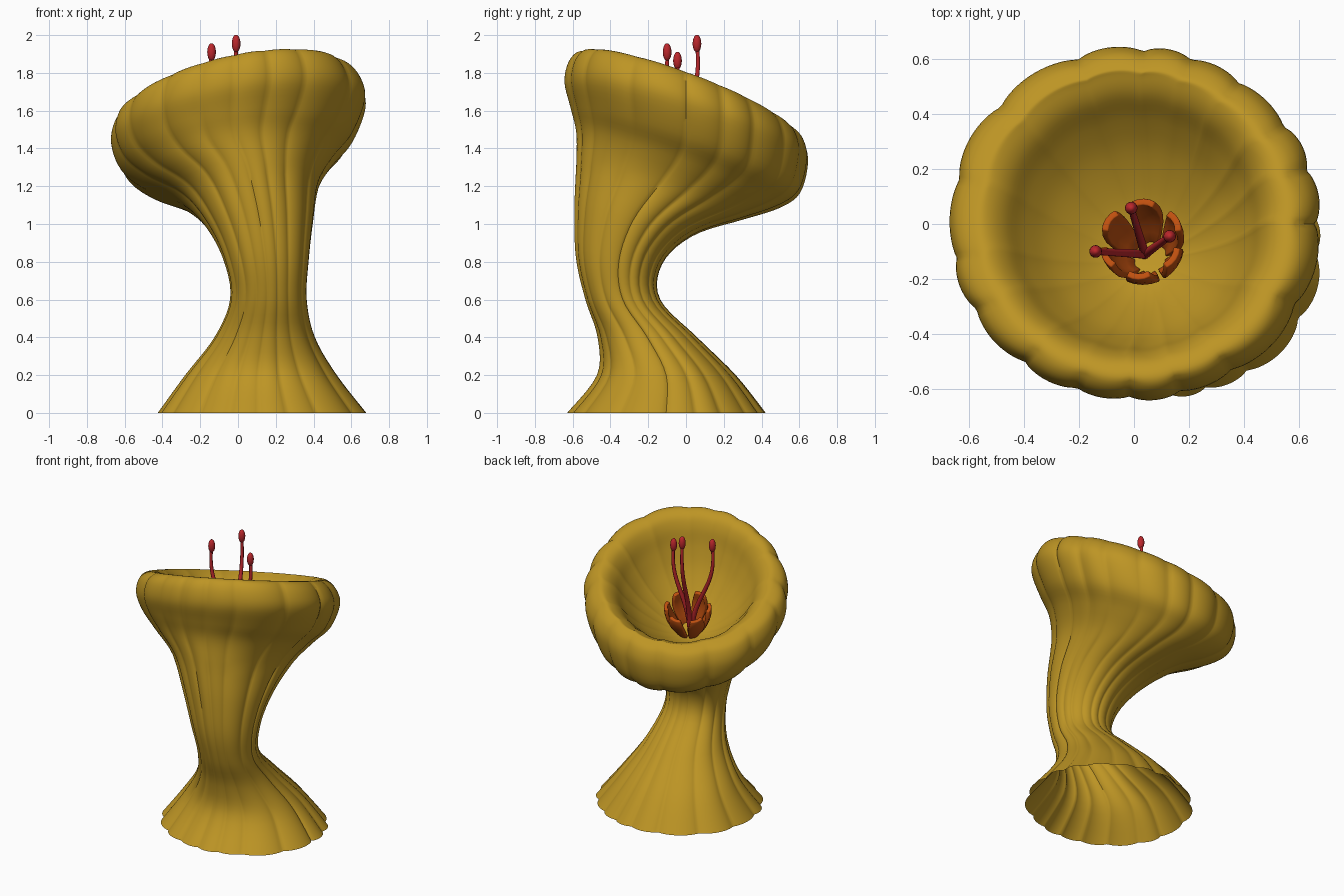
import bpy, bmesh, math, random
from mathutils import Vector, Matrix

if "Cube" in bpy.data.objects:
    bpy.data.objects.remove(bpy.data.objects["Cube"])

random.seed(4)
N = 224          # points round each ring
SUB = 5          # rings between key sections


def material(name, col):
    m = bpy.data.materials.new(name)
    m.diffuse_color = (*col, 1)
    m.use_nodes = True
    m.node_tree.nodes["Principled BSDF"].inputs["Base Color"].default_value = m.diffuse_color
    return m


GOLD = material("gold", (0.51, 0.30, 0.018))
ORANGE = material("orange", (0.52, 0.08, 0.005))
RED = material("red", (0.5, 0.02, 0.025))


def finish(bm, name, mat, angle=50):
    bmesh.ops.recalc_face_normals(bm, faces=bm.faces)
    me = bpy.data.meshes.new(name)
    bm.to_mesh(me)
    bm.free()
    me.materials.append(mat)
    ob = bpy.data.objects.new(name, me)
    bpy.context.collection.objects.link(ob)
    bpy.ops.object.select_all(action='DESELECT')
    ob.select_set(True)
    bpy.context.view_layer.objects.active = ob
    bpy.ops.object.shade_smooth_by_angle(angle=math.radians(angle))
    return ob


def catmull(a, b, c, d, t):
    return [0.5 * (2 * q + (r - p) * t + (2 * p - 5 * q + 4 * r - s) * t * t
                   + (3 * q - p - 3 * r + s) * t ** 3) for p, q, r, s in zip(a, b, c, d)]


# outer sections: centre x, y, z, radius x, y, slope along y
sections = [
    (0.125, -0.105, 0, 0.55, 0.522, 0),
    (0.12, -0.105, 0.2, 0.4, 0.365, 0),
    (0.14, -0.205, 0.4, 0.265, 0.262, 0),
    (0.16, -0.335, 0.6, 0.202, 0.197, 0),
    (0.15, -0.355, 0.8, 0.222, 0.226, -0.06),
    (0.115, -0.28, 1.0, 0.28, 0.31, -0.2),
    (0.06, -0.14, 1.17, 0.365, 0.44, -0.32),
    (0, -0.045, 1.285, 0.505, 0.535, -0.36),
    (-0.01, -0.005, 1.39, 0.615, 0.605, -0.36),
    (0, 0, 1.535, 0.672, 0.642, -0.32),
    (0, 0, 1.64, 0.65, 0.622, -0.33),
    (0, 0, 1.693, 0.585, 0.57, -0.36),
]
# bowl sections: depth and radius, sliding down the tilted axis
for depth, r in ((0, 0.525), (0.05, 0.47), (0.15, 0.41), (0.26, 0.325),
                 (0.37, 0.2), (0.43, 0.09), (0.44, 0.004)):
    sections.append((0.13 * depth - 0.01, 0.015 - 0.31 * depth, 1.68 - depth, r, r, -0.37))
# slope along x as a share of the slope along y
sections = [s + (-s[5] * (0.35 if i < 9 else 0.47 if i < 11 else 0.52),) for i, s in enumerate(sections)]

# irregular ribs round the flower: a bulge with a sharp groove each side
widths = [random.uniform(0.65, 1.4) for _ in range(17)]
heights = [random.uniform(0.7, 1.25) for _ in widths]
ribs = []
for i in range(N):
    u = i / N * sum(widths)
    k = 0
    while u > widths[k]:
        u -= widths[k]
        k += 1
    h = math.sin(math.pi * u / widths[k]) ** 0.6 if 0 < u < widths[k] else 0
    ribs.append(h * heights[k] - 0.75)

# flower body: skirt, stem, rim and bowl in one loft
bm = bmesh.new()
rings = []
S = [sections[0]] + sections + [sections[-1]]
last = len(sections) - 2
for k in range(last + 1):
    for j in range(SUB + (k == last)):
        cx, cy, cz, rx, ry, sy, sx = catmull(*S[k:k + 4], j / SUB)
        d = 0.045 if k < 6 else 0.032 if k < 11 else 0.022
        ring = []
        for i in range(N):
            a = 2 * math.pi * i / N
            f = 1 + d * ribs[i]
            x, y = rx * f * math.cos(a), ry * f * math.sin(a)
            ring.append(bm.verts.new((cx + x, cy + y, max(0, cz + sx * x + sy * y))))
        rings.append(ring)
for a, b in zip(rings, rings[1:]):
    for i in range(N):
        n = (i + 1) % N
        bm.faces.new((a[i], a[n], b[n], b[i]))
bm.faces.new(rings[-1])
finish(bm, "flower_body", GOLD)

# inner petals: six thick curved plates round the bowl axis
axis = Vector((-0.16, 0.32, 0.93)).normalized()
up = Vector((0, 0, 1))
frame = Matrix.Translation((0.06, -0.125, 1.24)) @ up.rotation_difference(axis).to_matrix().to_4x4()
for p in range(6):
    bm = bmesh.new()
    grid = []
    for i in range(6):
        t = i / 5
        r = 0.07 + 0.075 * math.sin(t * 1.7)
        w = 0.026 + 0.03 * math.sin(t * 2.7)
        grid.append([bm.verts.new((r - 0.003 * s * s, w * s / 2, 0.22 * t)) for s in range(-2, 3)])
    for a, b in zip(grid, grid[1:]):
        for i in range(4):
            bm.faces.new((a[i], a[i + 1], b[i + 1], b[i]))
    bm.transform(frame @ Matrix.Rotation(math.radians(60 * p + 28), 4, 'Z'))
    ob = finish(bm, f"inner_petal_{p + 1}", ORANGE, 40)
    mod = ob.modifiers.new("thickness", 'SOLIDIFY')
    mod.thickness = 0.025
    mod.offset = 0
    bev = ob.modifiers.new("soft_edge", 'BEVEL')
    bev.width = 0.005
    bev.segments = 2

# stamens: bent stalk with an egg-shaped tip
base = Vector((0.04, -0.11, 1.23))
STEPS = 20
for k, tip in enumerate(((-0.14, -0.1, 1.91), (0.13, -0.045, 1.865), (-0.01, 0.058, 1.955))):
    tip = Vector(tip)
    side = Vector((tip.x - base.x, tip.y - base.y, 0))
    path = []
    for i in range(STEPS + 1):
        t = i / STEPS
        bend = 0.15 * math.sin(math.pi * t) - 0.14 * math.sin(2 * math.pi * t)
        path.append(base.lerp(tip, t) + side * bend)
    bm = bmesh.new()
    prev = None
    for i, c in enumerate(path):
        t = path[min(i + 1, STEPS)] - path[max(i - 1, 0)]
        q = up.rotation_difference(t)
        rad = 0.018 - 0.008 * i / STEPS
        ring = []
        for j in range(10):
            a = j * math.pi / 5
            ring.append(bm.verts.new(c + q @ Vector((rad * math.cos(a), rad * math.sin(a), 0))))
        if prev:
            for j in range(10):
                n = (j + 1) % 10
                bm.faces.new((prev[j], prev[n], ring[n], ring[j]))
        prev = ring
    m = Matrix.Translation(tip) @ Matrix.Diagonal((0.023, 0.023, 0.047, 1))
    bmesh.ops.create_uvsphere(bm, u_segments=16, v_segments=10, radius=1, matrix=m)
    finish(bm, f"stamen_{k + 1}", RED, 60)
